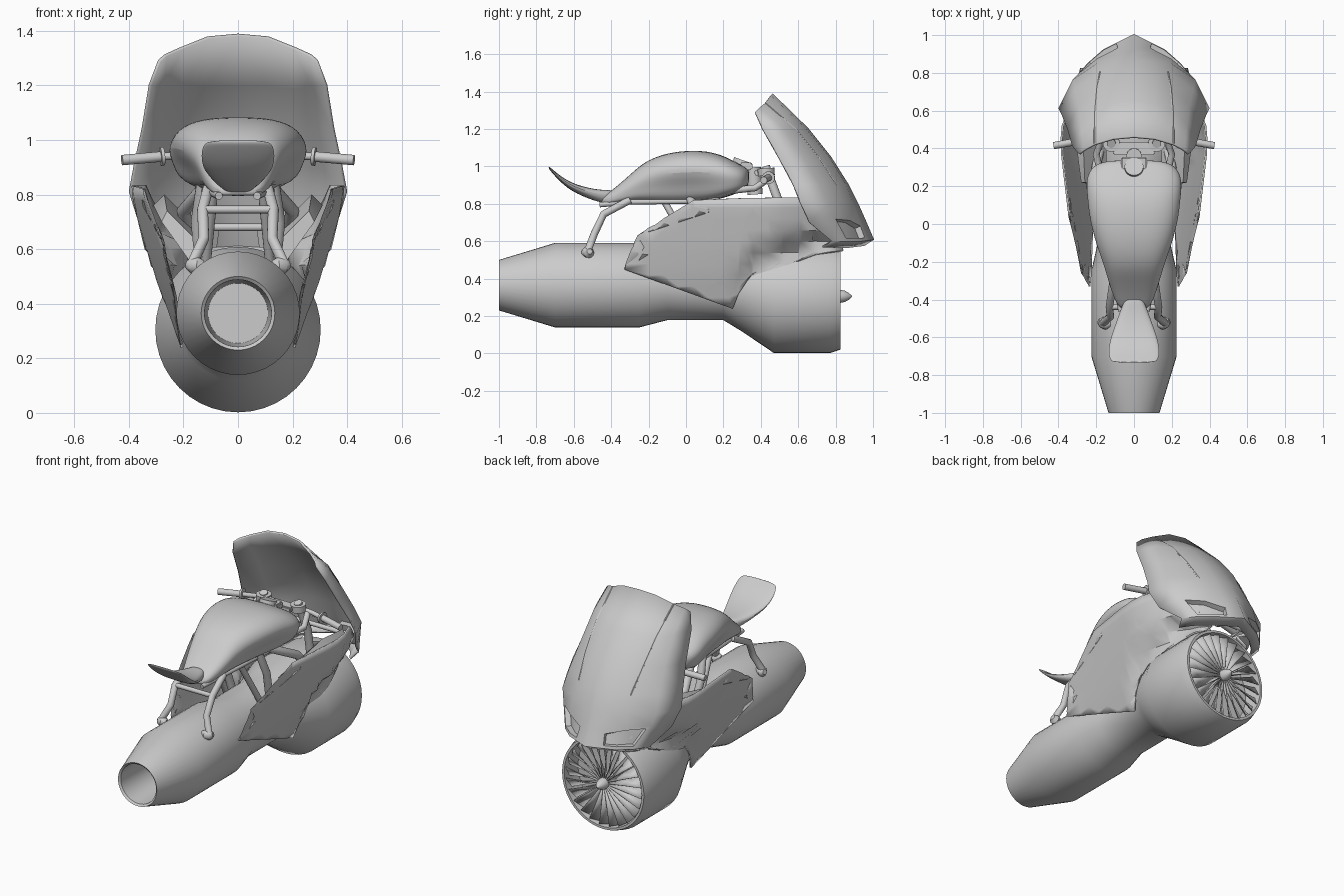
import bpy, bmesh, math
from mathutils import Vector

if "Cube" in bpy.data.objects:
    bpy.data.objects.remove(bpy.data.objects["Cube"])


def lerp_table(t, v):
    """Linear interpolation through (key, value) pairs."""
    if v <= t[0][0]:
        return t[0][1]
    for (a, p), (b, q) in zip(t, t[1:]):
        if v <= b:
            return p + (q - p) * (v - a) / (b - a)
    return t[-1][1]


def finish(name, bm, angle=35, mirror=False, thick=0, subsurf=0, recalc=True):
    if recalc:
        bmesh.ops.recalc_face_normals(bm, faces=bm.faces[:])
    me = bpy.data.meshes.new(name)
    bm.to_mesh(me)
    bm.free()
    ob = bpy.data.objects.new(name, me)
    bpy.context.collection.objects.link(ob)
    bpy.ops.object.select_all(action='DESELECT')
    bpy.context.view_layer.objects.active = ob
    ob.select_set(True)
    bpy.ops.object.shade_smooth_by_angle(angle=math.radians(angle))
    if mirror:
        m = ob.modifiers.new("Mirror", 'MIRROR')
        m.merge_threshold = 0.001
    if thick:
        s = ob.modifiers.new("Solidify", 'SOLIDIFY')
        s.thickness, s.offset = thick, 0
    if subsurf:
        s = ob.modifiers.new("Subsurf", 'SUBSURF')
        s.levels = s.render_levels = subsurf
    return ob


def add_loft(bm, rings, closed=True, caps=True):
    vs = [[bm.verts.new(p) for p in r] for r in rings]
    n = len(rings[0])
    for a, b in zip(vs, vs[1:]):
        for i in range(n if closed else n - 1):
            j = (i + 1) % n
            bm.faces.new((a[i], a[j], b[j], b[i]))
    if caps:
        bm.faces.new(vs[0])
        bm.faces.new(vs[-1])


def circle_y(y, cz, r, n=40):
    return [(r * math.sin(2 * math.pi * i / n), y, cz + r * math.cos(2 * math.pi * i / n)) for i in range(n)]


def tube(name, pts, r, mirror=True, n=12):
    pts = [Vector(p) for p in pts]
    radii = r if isinstance(r, (list, tuple)) else [r] * len(pts)
    rings = []
    for i, p in enumerate(pts):
        t = pts[min(i + 1, len(pts) - 1)] - pts[max(i - 1, 0)]
        q = t.to_track_quat('Z', 'Y')
        rings.append([p + q @ Vector((radii[i] * math.cos(2 * math.pi * k / n),
                                      radii[i] * math.sin(2 * math.pi * k / n), 0)) for k in range(n)])
    bm = bmesh.new()
    add_loft(bm, rings)
    return finish(name, bm, mirror=mirror)


def box(name, c, s, mirror=False):
    bm = bmesh.new()
    bmesh.ops.create_cube(bm, size=1)
    for v in bm.verts:
        v.co = Vector([c[i] + v.co[i] * s[i] for i in range(3)])
    bmesh.ops.bevel(bm, geom=bm.edges[:], offset=min(s) * 0.2, segments=2, affect='EDGES')
    return finish(name, bm, mirror=mirror)


# Jet engine body: nozzle bore, outer skin, intake bore
stations = [(-1, .365, .135), (-.7, .365, .226), (-.25, .365, .226), (-.1, .37, .192), (.2, .37, .192),
            (.3, .345, .228), (.47, .305, .303), (.77, .303, .301), (.825, .305, .285)]
bm = bmesh.new()
bore = [(-.6, .365, .11), (-.99, .365, .123)]
intake = [(.825, .305, .27), (.70, .305, .262)]
add_loft(bm, [circle_y(*s) for s in bore + stations + intake])
finish("engine_body", bm)

# Intake fan: twisted blades and spinner
bm = bmesh.new()
for k in range(24):
    a = 2 * math.pi * k / 24
    blade = []
    for r, w, d in ((.03, .1, .02), (.15, .11, .02), (.265, .12, .018)):
        blade.append([bm.verts.new((r * math.cos(a + s * w), .80 + s * d, .305 + r * math.sin(a + s * w)))
                      for s in (-1, 1)])
    for p, q in zip(blade, blade[1:]):
        bm.faces.new((p[0], p[1], q[1], q[0]))
finish("fan_blades", bm, thick=.004)
tube("fan_spinner", [(0, .74, .305), (0, .825, .305), (0, .85, .305), (0, .872, .305), (0, .887, .305)],
     [.035, .035, .03, .017, .003], mirror=False, n=20)

# Side fairing: outline in side view, sliced into a grid, then bent outward
lower = [(.25, .24), (.28, .32), (.35, .42), (.42, .455), (.5, .48), (.6, .495), (.7, .53), (.84, .55)]
outline = [(-.26, .63), (-.2, .53), (-.33, .45)] + lower + [
    (.82, .62), (.74, .72), (.62, .835), (.3, .83), (.05, .82), (.14, .76)]
widths = [(.24, .215), (.42, .285), (.57, .33), (.8, .385)]


def fairing_x(y, z):
    x = lerp_table(widths, z)
    x *= 1 - .2 * min(1, max(0, (.4 - y) / .65))
    x *= 1 - .33 * min(1, max(0, (y - .5) / .35))
    if y > .25:
        r = lerp_table([(s[0], s[2]) for s in stations], y)
        cz = lerp_table([(s[0], s[1]) for s in stations], y)
        skin = math.sqrt(max(0, r * r - (z - cz) ** 2)) + .006
        w = min(1, max(0, (z - lerp_table(lower, y)) / .13))
        x = skin * (1 - w) + x * w
    return x


bm = bmesh.new()
bm.faces.new([bm.verts.new((0, y, z)) for y, z in outline])
bmesh.ops.triangulate(bm, faces=bm.faces[:])
for axis, cuts in ((1, [-.2 + .08 * i for i in range(13)]), (2, [.3 + .06 * i for i in range(9)])):
    for c in cuts:
        co, no = Vector((0, 0, 0)), Vector((0, 0, 0))
        co[axis], no[axis] = c, 1
        bmesh.ops.bisect_plane(bm, geom=bm.verts[:] + bm.edges[:] + bm.faces[:], plane_co=co, plane_no=no)
for v in bm.verts:
    v.co.x = fairing_x(v.co.y, v.co.z)
finish("side_fairing", bm, mirror=True, thick=.01)

# Front cowl with windscreen and beak, rows from the top edge down
rows = [
    [(0, .46, 1.385), (.11, .45, 1.375), (.21, .42, 1.335), (.265, .39, 1.31), (.288, .37, 1.29)],
    [(0, .65, 1.2), (.11, .635, 1.2), (.205, .59, 1.19), (.275, .52, 1.2), (.322, .41, 1.2)],
    [(0, .77, 1.05), (.11, .76, 1.05), (.195, .71, 1.04), (.29, .63, 1.04), (.348, .5, 1.04)],
    [(0, .865, .9), (.1, .85, .9), (.18, .8, .9), (.31, .71, .9), (.378, .575, .9)],
    [(0, .92, .79), (.09, .89, .8), (.185, .85, .81), (.32, .76, .8), (.395, .61, .81)],
    [(0, .96, .7), (.07, .93, .69), (.19, .87, .725), (.3, .78, .73), (.36, .66, .7)],
    [(0, 1.0, .61), (.08, .96, .605), (.16, .92, .6), (.24, .85, .6), (.29, .78, .6)]]
rows.append([(x * .93, y - .05, z - .03) for x, y, z in rows[-1]])
bm = bmesh.new()
add_loft(bm, rows, closed=False, caps=False)
bm.normal_update()
if sum(f.normal.y for f in bm.faces) < 0:
    bmesh.ops.reverse_faces(bm, faces=bm.faces[:])
# Headlight recesses in the beak
bm.faces.ensure_lookup_table()
lamp = [bm.faces[21], bm.faces[22]]
bmesh.ops.inset_region(bm, faces=lamp, thickness=.012, depth=0, use_even_offset=True)
bmesh.ops.inset_region(bm, faces=lamp, thickness=.004, depth=-.03, use_even_offset=True)
finish("front_cowl", bm, mirror=True, thick=.012, recalc=False)

# Windscreen edge trim
tube("windscreen_trim", [Vector(rows[i][2]) + Vector((0, .004, 0)) for i in range(4)], .006, n=6)

# Fuel tank: cross-sections from tail to steering head
tank = [(-.46, .825, .79, .08, .07), (-.38, .885, .80, .11, .10), (-.3, .955, .815, .14, .12),
        (-.22, 1.03, .815, .165, .13), (-.1, 1.075, .81, .215, .14), (.03, 1.088, .81, .25, .16),
        (.14, 1.08, .815, .26, .19), (.23, 1.045, .84, .265, .22), (.31, 1.0, .87, .23, .2), (.34, .98, .91, .13, .12)]
bm = bmesh.new()
rings = []
for y, zt, zb, w, k in tank:
    h = zt - zb
    half = [(.55 * w, zt - .02 * h), (.88 * w, zt - .16 * h), (w, zt - .42 * h),
            (k * 1.1, zt - .7 * h), (k, zb)]
    rings.append([(0, y, zt)] + [(x, y, z) for x, z in half] + [(0, y, zb)] +
                 [(-x, y, z) for x, z in reversed(half)])
add_loft(bm, rings)
finish("fuel_tank", bm, angle=60, subsurf=2)
tube("filler_cap", [(0, .28, .96), (0, .305, 1.033)], .05, mirror=False, n=24)

# Seat pad sweeping up to the rear
seat = [(-.37, .875, .07, .04), (-.45, .872, .065, .075), (-.54, .888, .05, .11), (-.62, .915, .04, .14),
        (-.68, .955, .028, .148), (-.72, .99, .018, .138), (-.735, 1.002, .012, .115)]
bm = bmesh.new()
rings = []
for y, zt, t, w in seat:
    top = [(-w, zt - .3 * t), (-.7 * w, zt), (0, zt), (.7 * w, zt), (w, zt - .3 * t)]
    rings.append([(x, y, z) for x, z in top] + [(.8 * w, y, zt - t), (0, y, zt - t * 1.1), (-.8 * w, y, zt - t)])
add_loft(bm, rings)
finish("seat", bm, angle=60, subsurf=2)

# Rear subframe, foot pegs and tank struts
tube("rear_subframe", [(.11, -.3, .82), (.13, -.44, .745), (.125, -.49, .64), (.165, -.525, .55)], .02)
tube("subframe_rail", [(.07, -.46, .795), (.10, -.3, .81), (.13, .15, .815)], .014)
tube("subframe_crossbar", [(-.13, -.44, .745), (.13, -.44, .745)], .014, mirror=False)
tube("foot_peg", [(.125, -.53, .54), (.145, -.53, .54), (.17, -.52, .54), (.188, -.515, .545)],
     [.018, .03, .03, .015])
tube("frame_strut", [(.13, .02, .84), (.15, .07, .70), (.13, .13, .5)], .023)
tube("frame_brace", [(.09, -.12, .82), (.12, .05, .52)], .018)
tube("frame_spar", [(.12, .12, .83), (.2, .3, .74), (.16, .5, .56)], .025)

# Steering: clamp, forks, bars, grips
tube("fork_tube", [(.12, .425, 1.0), (.135, .5, .8), (.14, .53, .58)], .024)
tube("fork_clamp", [(.12, .43, .95), (.12, .427, .99)], .045, n=20)
tube("steering_stem", [(0, .37, .85), (0, .36, .995)], .04, mirror=False, n=20)
box("clamp_bridge", (0, .40, .967), (.22, .07, .03))
box("instrument_block", (0, .32, 1.0), (.14, .07, .04))
tube("handlebar", [(.12, .44, .96), (.2, .455, .945), (.425, .415, .926)], .014)
tube("hand_grip", [(.28, .441, .939), (.425, .415, .926)], .019, n=16)
tube("grip_collar", [(.272, .443, .94), (.284, .441, .939)], .034, n=16)
tube("bar_bracket", [(.17, .24, .87), (.2, .37, .885), (.17, .45, .94)], .018)

# Inner ducts and cowl brackets
bm = bmesh.new()
add_loft(bm, [[(.19, .74, .62), (.26, .70, .72), (.24, .70, .76), (.14, .74, .66)],
              [(.2, .5, .62), (.31, .45, .76), (.27, .45, .80), (.15, .5, .68)],
              [(.18, .2, .56), (.28, .22, .70), (.26, .22, .74), (.14, .2, .62)]])
finish("inner_duct", bm, mirror=True)
tube("cowl_bracket", [(.14, .5, .72), (.12, .72, .63), (.2, .84, .66)], .014)
tube("cowl_crossbar", [(-.2, .8, .68), (.2, .8, .68)], .014, mirror=False)
